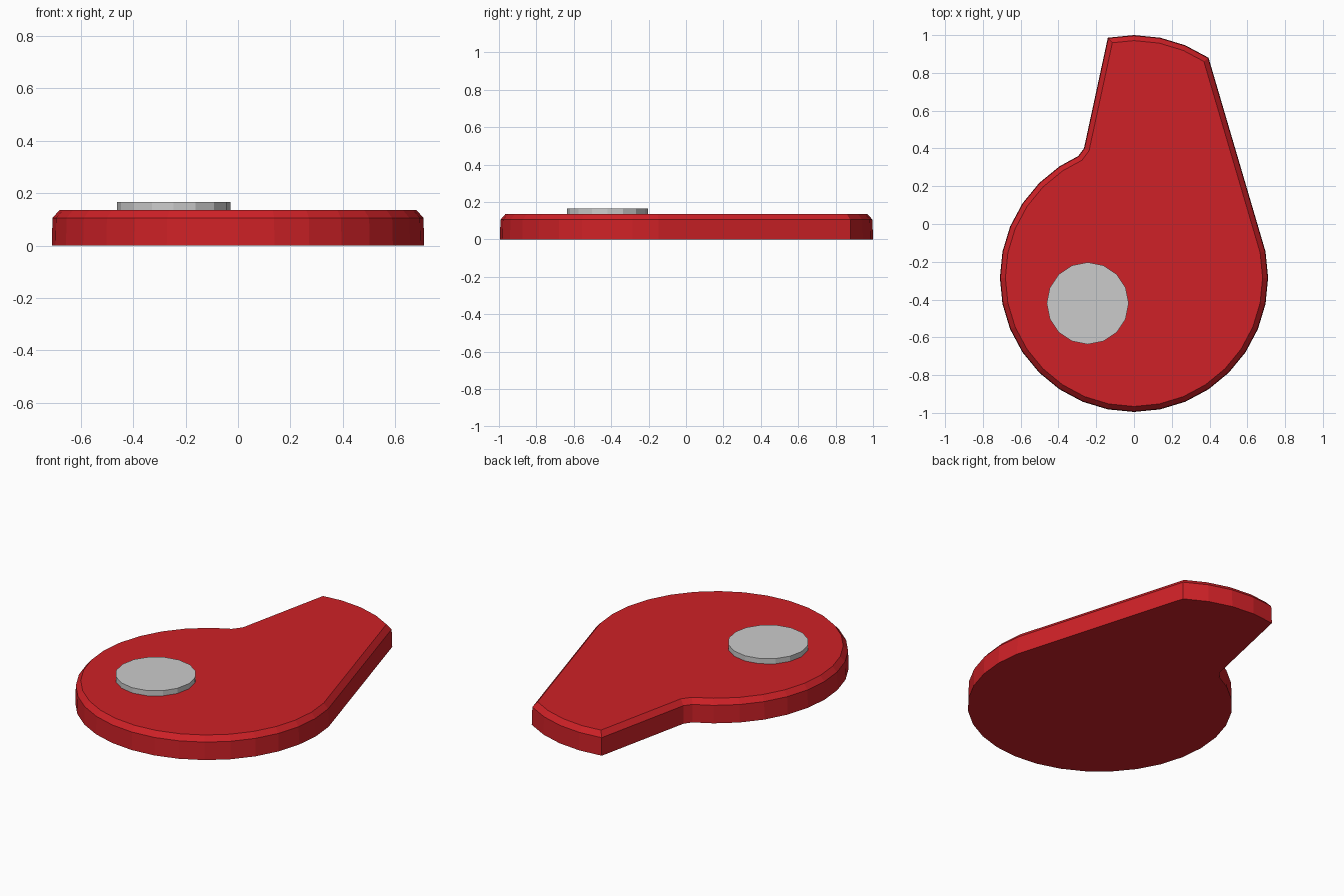
import bpy, bmesh, math
from mathutils import Vector

if "Cube" in bpy.data.objects:
    bpy.data.objects.remove(bpy.data.objects["Cube"])


def circle_pt(cy, r, step):
    a = math.radians(11.25 * step)
    return Vector((r * math.cos(a), cy + r * math.sin(a)))


def inset(pts, d):
    """Mitred inward offset of a counter-clockwise outline."""
    out = []
    for i, p in enumerate(pts):
        a = (p - pts[i - 1]).normalized()
        b = (pts[(i + 1) % len(pts)] - p).normalized()
        na, nb = Vector((-a.y, a.x)), Vector((-b.y, b.x))
        out.append(p + (na + nb) * d / (1 + na.dot(nb)))
    return out


def loft(name, rings):
    """Closed solid through stacked (outline, z) rings."""
    bm = bmesh.new()
    loops = [[bm.verts.new((p.x, p.y, z)) for p in pts] for pts, z in rings]
    n = len(loops[0])
    for lo, hi in zip(loops, loops[1:]):
        for i in range(n):
            j = (i + 1) % n
            bm.faces.new((lo[i], lo[j], hi[j], hi[i]))
    bm.faces.new(loops[0][::-1])
    bm.faces.new(loops[-1])
    me = bpy.data.meshes.new(name)
    bm.to_mesh(me)
    bm.free()
    ob = bpy.data.objects.new(name, me)
    bpy.context.collection.objects.link(ob)
    return ob


# Paddle outline: curved tip, small neck fillet, round body
outline = [circle_pt(0.29, 0.71, s) for s in range(5, 10)]
outline += [Vector((-0.265, 0.40)), Vector((-0.295, 0.36))]
outline += [circle_pt(-0.285, 0.71, s) for s in range(11, 34)]

# Chamfered plate
plate = loft("base_plate", [(outline, 0.0), (inset(outline, 0.003), 0.105),
                            (inset(outline, 0.029), 0.135)])
red = bpy.data.materials.new("red")
red.diffuse_color = (0.62, 0.015, 0.02, 1)
red.use_nodes = True
red.node_tree.nodes["Principled BSDF"].inputs["Base Color"].default_value = red.diffuse_color
plate.data.materials.append(red)

# Raised round button
bpy.ops.mesh.primitive_cylinder_add(vertices=16, radius=0.217, depth=0.04,
                                    location=(-0.245, -0.42, 0.146))
bpy.context.object.name = "round_button"
